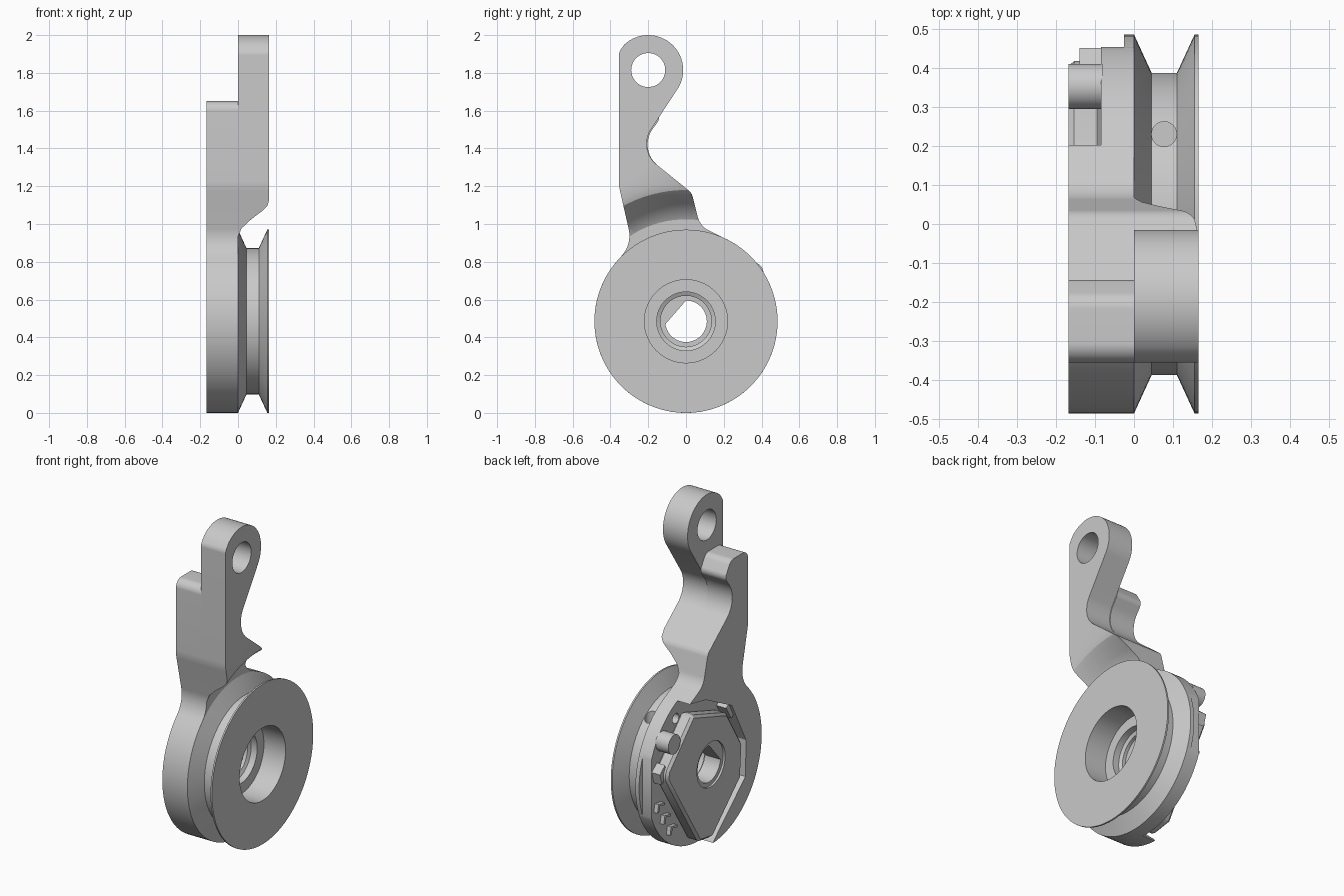
import bpy, bmesh
from math import sin, cos, radians, tan, pi
from mathutils import Vector

cube = bpy.data.objects.get("Cube")
if cube:
    bpy.data.objects.remove(cube)

AXIS = 0.485          # height of the wheel axle
R = 0.485             # wheel radius
OUT, IN = -0.168, 0.165
GREY = (0.585, 0.585, 0.585, 1)

grey = bpy.data.materials.new("plain_grey")
grey.use_nodes = True
grey.diffuse_color = GREY
grey.node_tree.nodes["Principled BSDF"].inputs["Base Color"].default_value = GREY


def finish(name, bm):
    bmesh.ops.recalc_face_normals(bm, faces=bm.faces)
    me = bpy.data.meshes.new(name)
    bm.to_mesh(me)
    bm.free()
    me.materials.append(grey)
    ob = bpy.data.objects.new(name, me)
    bpy.context.collection.objects.link(ob)
    return ob


def arc(cy, cz, r, a0, a1, n):
    """Points on an arc in the y-z plane, angles in degrees."""
    steps = [radians(a0 + (a1 - a0) * i / n) for i in range(n + 1)]
    return [(cy + r * cos(a), cz + r * sin(a), 0) for a in steps]


def rounded(corners, n=12):
    """Fillet each (y, z, radius) corner of a closed outline."""
    out = []
    for i, (y, z, r) in enumerate(corners):
        p = Vector((y, z))
        if not r:
            out.append(p)
            continue
        a = (Vector(corners[i - 1][:2]) - p).normalized()
        b = (Vector(corners[(i + 1) % len(corners)][:2]) - p).normalized()
        half = a.angle(b) / 2
        centre = p + (a + b).normalized() * (r / sin(half))
        t = r / tan(half)
        start, end = p + a * t - centre, p + b * t - centre
        for k in range(n + 1):
            out.append(centre + start.lerp(end, k / n).normalized() * r)
    return out


def prism(name, outline, x0, x1):
    """Extrude a y-z outline along x."""
    bm = bmesh.new()
    face = bm.faces.new([bm.verts.new((x0, p[0], p[1])) for p in outline])
    new = bmesh.ops.extrude_face_region(bm, geom=[face])["geom"]
    bmesh.ops.translate(bm, vec=(x1 - x0, 0, 0),
                        verts=[v for v in new if isinstance(v, bmesh.types.BMVert)])
    # Extruding keeps the first cap only when it is rebuilt
    if not any(all(abs(v.co.x - x0) < 1e-6 for v in f.verts) for f in bm.faces):
        bmesh.ops.holes_fill(bm, edges=[e for e in bm.edges if e.is_boundary])
    return finish(name, bm)


def lathe(name, profile, n=96):
    """Revolve a closed (x, radius) profile around the axle."""
    bm = bmesh.new()
    rings = [[bm.verts.new((x, r * cos(2 * pi * k / n), AXIS + r * sin(2 * pi * k / n)))
              for k in range(n)] for x, r in profile]
    for i, ring in enumerate(rings):
        prev = rings[i - 1]
        for k in range(n):
            j = (k + 1) % n
            bm.faces.new((prev[k], prev[j], ring[j], ring[k]))
    return finish(name, bm)


def solid_lathe(name, profile, n=96):
    """Revolve an open (x, radius) profile and close it with flat caps."""
    bm = bmesh.new()
    rings = [[bm.verts.new((x, r * cos(2 * pi * k / n), AXIS + r * sin(2 * pi * k / n)))
              for k in range(n)] for x, r in profile]
    for prev, ring in zip(rings, rings[1:]):
        for k in range(n):
            j = (k + 1) % n
            bm.faces.new((prev[k], prev[j], ring[j], ring[k]))
    bm.faces.new(rings[0])
    bm.faces.new(rings[-1])
    return finish(name, bm)


def apply(ob, mod):
    bpy.context.view_layer.objects.active = ob
    bpy.ops.object.modifier_apply(modifier=mod.name)


def cut(ob, cutter, keep=False):
    mod = ob.modifiers.new("cut", 'BOOLEAN')
    mod.operation, mod.solver, mod.object = 'DIFFERENCE', 'EXACT', cutter
    apply(ob, mod)
    if not keep:
        bpy.data.objects.remove(cutter)


def round_bar(name, y, dz, r, x0, x1, n=40):
    return prism(name, arc(y, AXIS + dz, r, 0, 360 - 360 / n, n - 1), x0, x1)


def plan(points):
    """Outline given relative to the axle."""
    return [(y, AXIS + dz) for y, dz in points]


# Edges shared by the side plate and the upper arm
front_edge = [(-0.285, 0.893, 0.16), (-0.355, 1.2, 0.25)]
back_edge = [(-0.255, 1.395, 0.14), (0.03, 1.165, 0.06), (0.075, 0.988, 0.11)]

# Side plate: round base, flattened at the back, with a tower
base = [p for p in arc(0, AXIS, R, 66, -222, 96) if p[0] < 0.46]
tower = [(-0.355, 1.65, 0.05), (-0.19, 1.65, 0.05), (-0.135, 1.56, 0.04)]
side_plate = prism("side_plate", rounded(base + front_edge + tower + back_edge), OUT, 0)

# Upper arm with eyelet, trimmed to a curved skirt above the wheel
head = [(-0.355, 1.91, 0.05)] + arc(-0.2, 1.815, 0.185, 133, -36, 40)
foot = [(0.2, 0.93, 0), (-0.36, 0.81, 0)]
arm = prism("upper_arm", rounded(foot + front_edge + head + back_edge), 0, IN)
cut(arm, solid_lathe("skirt_cutter", [(-0.02, 0.53), (0, 0.54), (0.02, 0.58), (0.07, 0.625),
                                      (0.13, 0.67), (0.155, 0.695), (0.166, 0.73), (0.2, 0.73)]))
cut(arm, round_bar("eyelet_cutter", -0.2, 1.815 - AXIS, 0.09, -0.1, 0.3, 48))

# Grooved wheel with a deep round socket
wheel = lathe("grooved_wheel", [(-0.025, 0.155), (0.02, 0.155), (0.02, 0.22), (IN, 0.22), (IN, R),
                                (0.155, R), (0.11, 0.387), (0.045, 0.387), (0, R), (-0.025, R)])

# Cord hole in the groove
bm = bmesh.new()
bmesh.ops.create_cone(bm, cap_ends=True, segments=24, radius1=0.032, radius2=0.032, depth=0.14)
bmesh.ops.translate(bm, verts=bm.verts, vec=(0.077, 0.23, AXIS + 0.33))
cut(wheel, finish("cord_cutter", bm))

# Recess on the outer side of the plate
recess = plan([(0.3, 0.46), (0.05, 0.41), (-0.2, 0.28), (-0.335, 0.02), (-0.33, -0.2),
               (-0.03, -0.47), (0.05, -0.6), (0.7, -0.6), (0.7, 0.46)])
cut(side_plate, prism("recess_cutter", recess, -0.3, -0.085))
cut(side_plate, round_bar("pin_hole_cutter", 0.22, 0.34, 0.03, -0.2, -0.04))

# Raised cover in the recess
cover = prism("hub_cover", plan([(0.17, 0.36), (-0.16, 0.25), (-0.305, 0.01), (-0.29, -0.19),
                                 (-0.02, -0.45), (0.11, -0.43), (0.42, 0.06), (0.41, 0.11)]), OUT, -0.08)
bev = cover.modifiers.new("bevel", 'BEVEL')
bev.width = 0.015
bev.segments = 1
apply(cover, bev)

# Stepped axle bore with one flat
d_hole = prism("bore_cutter", arc(0, AXIS, 0.11, 90, -172, 48), -0.4, 0.4)
cut(side_plate, solid_lathe("step_cutter", [(0.01, 0.155), (-0.02, 0.155), (-0.03, 0.135), (-0.05, 0.135)]))
cut(cover, solid_lathe("rim_cutter", [(-0.2, 0.135), (-0.155, 0.135)]))
cut(cover, d_hole, keep=True)
cut(side_plate, d_hole)

# Stop post, small block and clip on the recess floor
round_bar("stop_post", 0.352, 0.255, 0.058, OUT, -0.08)
prism("small_block", plan([(0.40, 0.14), (0.45, 0.10), (0.43, 0.03), (0.39, 0.08)]), -0.14, -0.08)
prism("corner_clip", plan([(-0.20, 0.29), (-0.25, 0.21), (-0.22, 0.19), (-0.17, 0.27)]), -0.15, -0.08)

# Three L-shaped hooks along the lower back edge
hook = [(0, 0), (0.06, 0.01), (0.07, -0.04), (0.055, -0.04), (0.045, -0.005), (0, -0.015)]
for i in range(3):
    y, dz = 0.36 - 0.06 * i, -0.11 - 0.09 * i
    prism(f"hook_{i + 1}", plan([(y + a, dz + b) for a, b in hook]), -0.11, -0.08)

# Smooth shading with sharp edges kept
for ob in bpy.context.scene.objects:
    ob.select_set(ob.type == 'MESH')
bpy.context.view_layer.objects.active = side_plate
bpy.ops.object.shade_smooth_by_angle(angle=radians(25))
